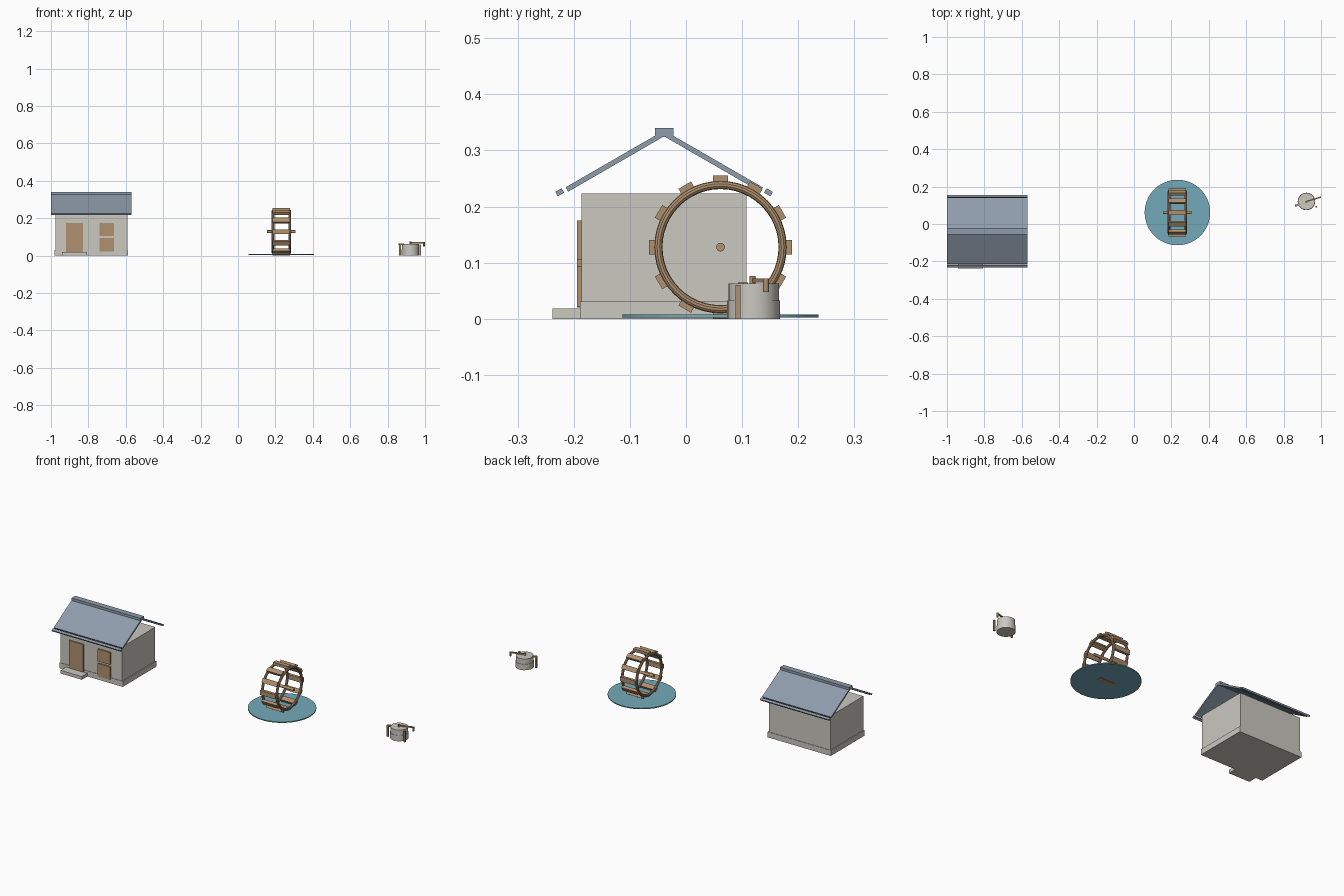
import bpy
from math import radians, sin, cos, pi, atan2, hypot

if "Cube" in bpy.data.objects:
    bpy.data.objects.remove(bpy.data.objects["Cube"], do_unlink=True)


def material(name, rgb):
    lin = [((c / 255 + 0.055) / 1.055) ** 2.4 for c in rgb] + [1]
    m = bpy.data.materials.new(name)
    m.use_nodes = True
    m.diffuse_color = lin
    m.node_tree.nodes["Principled BSDF"].inputs["Base Color"].default_value = lin
    return m


STONE = material("pale_stone", (202, 200, 192))
SLATE = material("slate_blue", (143, 156, 172))
WOOD = material("brown_wood", (176, 144, 110))
WATER = material("water_blue", (116, 170, 186))


def finish(name, mat, smooth=False):
    ob = bpy.context.object
    ob.name = name
    ob.data.materials.append(mat)
    if smooth:
        bpy.ops.object.shade_smooth_by_angle()
    return ob


def box(name, mat, size, loc, rot=(0, 0, 0)):
    bpy.ops.mesh.primitive_cube_add(size=1, location=loc, rotation=rot)
    ob = finish(name, mat)
    ob.scale = size
    return ob


def span(name, mat, x, y, z):
    """Box given by its limits along each axis."""
    lims = (x, y, z)
    return box(name, mat, [b - a for a, b in lims], [(a + b) / 2 for a, b in lims])


def cylinder(name, mat, r, depth, loc, rot=(0, 0, 0), sides=32):
    bpy.ops.mesh.primitive_cylinder_add(vertices=sides, radius=r, depth=depth,
                                        location=loc, rotation=rot)
    return finish(name, mat, True)


# House walls, plinth and doorstep
HX, HY = -0.784, -0.039
box("house_walls", STONE, (0.384, 0.294, 0.223), (HX, HY, 0.1115))
box("house_plinth", STONE, (0.394, 0.299, 0.031), (HX, HY, 0.0155))
span("doorstep", STONE, (-0.94, -0.808), (-0.238, -0.18), (0, 0.018))

# Door and window shutters
FACE = (-0.194, -0.185)
span("door", WOOD, (-0.92, -0.83), FACE, (0.02, 0.175))
for label, z in (("lower", (0.021, 0.094)), ("upper", (0.106, 0.175))):
    span(label + "_window", WOOD, (-0.74, -0.663), FACE, z)

# Roof: two slopes, eave boards and a ridge cap
RX, RIDGE, PITCH = -0.785, 0.3305, radians(30)
for side, label in ((-1, "front"), (1, "back")):
    rot = (-side * PITCH, 0, 0)
    box(label + "_roof", SLATE, (0.43, 0.2, 0.009),
        (RX, HY + side * 0.1 * cos(PITCH), RIDGE - 0.1 * sin(PITCH)), rot)
    box(label + "_eave_board", SLATE, (0.43, 0.013, 0.009),
        (RX, HY + side * 0.186, 0.2255), rot)
box("ridge_cap", SLATE, (0.43, 0.033, 0.016), (RX, HY, 0.332))

# Pond and water wheel
WX, WY, WZ = 0.232, 0.0615, 0.1278
cylinder("pond", WATER, 0.175, 0.0055, (WX, WY, 0.00475), sides=64)
for side, label in ((-1, "right"), (1, "left")):
    bpy.ops.mesh.primitive_torus_add(
        location=(WX + side * 0.045, WY, WZ), rotation=(0, pi / 2, 0),
        major_segments=48, minor_segments=10, major_radius=0.1107, minor_radius=0.0073)
    finish(label + "_wheel_ring", WOOD, True)
for i in range(12):
    a = i * pi / 6
    box("wheel_paddle", WOOD, (0.094, 0.016, 0.026),
        (WX, WY + 0.1195 * cos(a), WZ + 0.1195 * sin(a)), (a, 0, 0))
cylinder("wheel_axle", WOOD, 0.0078, 0.152, (WX, WY, WZ), (0, pi / 2, 0), 16)

# Well drum with a slightly wider base
PX, PY = 0.922, 0.1205
cylinder("well_drum", STONE, 0.0452, 0.063, (PX, PY, 0.0315), sides=24)
cylinder("well_base", STONE, 0.047, 0.033, (PX, PY, 0.0165), sides=24)

# Posts beside the well, one joined to the rim
for dx, dy in ((-0.056, -0.022), (0.053, -0.028)):
    box("well_post", WOOD, (0.009, 0.009, 0.06), (PX + dx, PY + dy, 0.03))
box("post_bracket", WOOD, (0.026, 0.009, 0.008),
    (PX - 0.049, PY - 0.019, 0.061), (0, 0, atan2(0.022, 0.056)))

# Crank: knob, arm and hanging grip
EX, EY = 0.073, 0.022
cylinder("crank_knob", WOOD, 0.0055, 0.014, (PX, PY - 0.002, 0.069), sides=12)
box("crank_arm", WOOD, (hypot(EX, EY), 0.007, 0.007),
    (PX + EX / 2, PY + EY / 2, 0.0685), (0, 0, atan2(EY, EX)))
cylinder("crank_grip", WOOD, 0.005, 0.024, (PX + EX, PY + EY, 0.06), sides=12)
